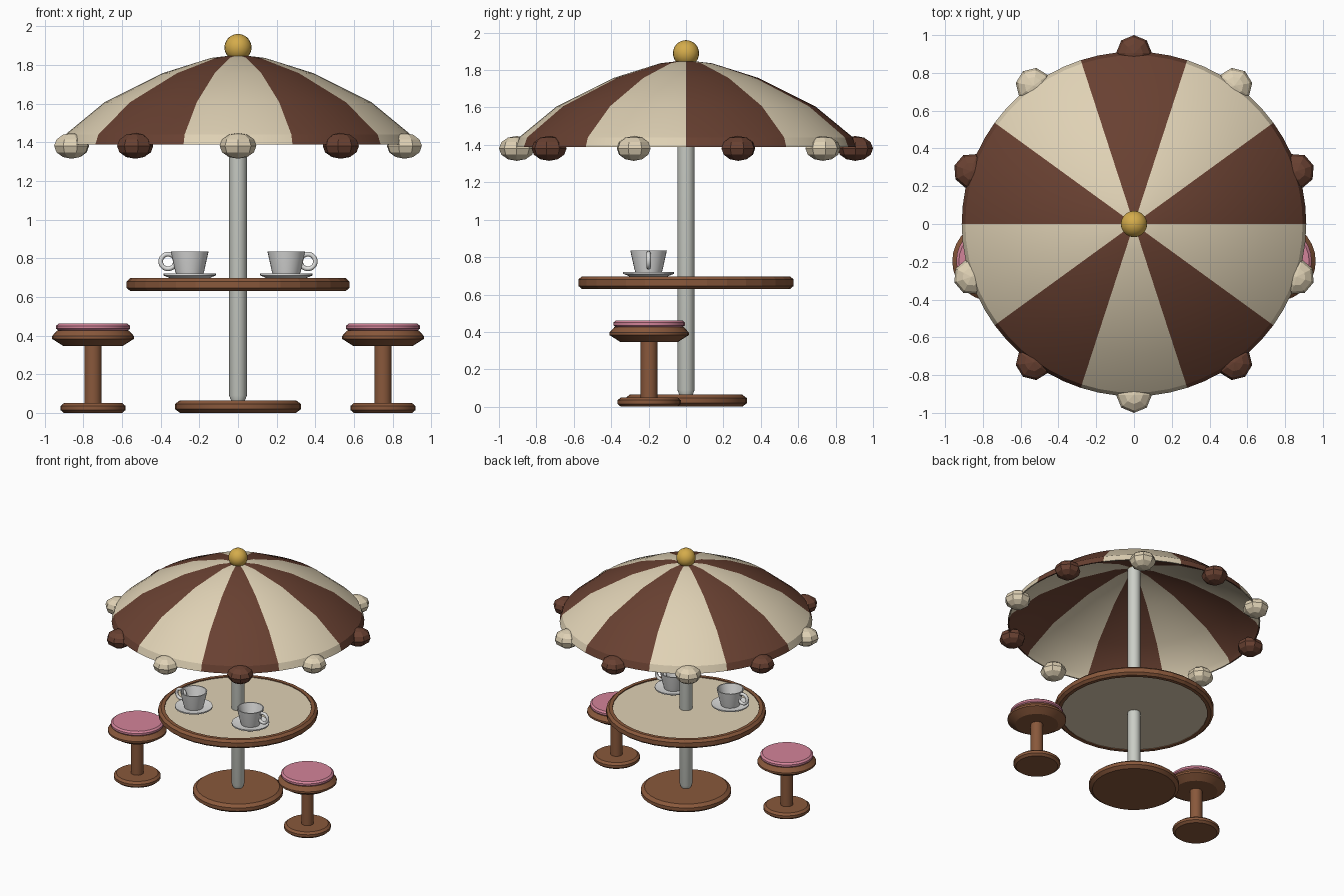
import bpy, bmesh, math
from mathutils import Matrix

cube = bpy.data.objects.get("Cube")
if cube:
    bpy.data.objects.remove(cube, do_unlink=True)


def material(name, r, g, b):
    m = bpy.data.materials.new(name)
    m.use_nodes = True
    m.diffuse_color = (r, g, b, 1)
    node = next(n for n in m.node_tree.nodes if n.type == "BSDF_PRINCIPLED")
    node.inputs["Base Color"].default_value = (r, g, b, 1)
    node.inputs["Roughness"].default_value = 0.7
    return m


CREAM = material("cream", 0.74, 0.64, 0.46)
BROWN = material("dark brown", 0.14, 0.052, 0.031)
WOOD = material("wood", 0.25, 0.098, 0.044)
PINK = material("pink cushion", 0.65, 0.23, 0.32)
GOLD = material("gold", 0.66, 0.41, 0.07)
METAL = material("pale grey metal", 0.60, 0.62, 0.57)
CHINA = material("white china", 0.74, 0.74, 0.73)


def finish(name, bm, mats, loc=(0, 0, 0), smooth=30):
    """Turn a bmesh into an object, smoothing edges below the given angle."""
    bmesh.ops.recalc_face_normals(bm, faces=bm.faces)
    me = bpy.data.meshes.new(name)
    bm.to_mesh(me)
    bm.free()
    for m in mats:
        me.materials.append(m)
    if smooth:
        for p in me.polygons:
            p.use_smooth = True
        me.set_sharp_from_angle(angle=math.radians(smooth))
    ob = bpy.data.objects.new(name, me)
    ob.location = loc
    bpy.context.collection.objects.link(ob)
    return ob


def lathe(profile, segs, closed=False):
    """Revolve (radius, height) points around z."""
    bm = bmesh.new()
    rings = []
    for r, z in profile:
        if r == 0:
            rings.append([bm.verts.new((0, 0, z))] * segs)
        else:
            rings.append([bm.verts.new((r * math.cos(a), r * math.sin(a), z))
                          for a in (math.tau * i / segs for i in range(segs))])
    pairs = list(zip(rings, rings[1:]))
    if closed:
        pairs.append((rings[-1], rings[0]))
    for lo, hi in pairs:
        for i in range(segs):
            j = (i + 1) % segs
            quad = list(dict.fromkeys((lo[i], lo[j], hi[j], hi[i])))
            if len(quad) > 2:
                bm.faces.new(quad)
    return bm


def turned(name, mat, profile, segs=32, loc=(0, 0, 0), smooth=30, closed=False):
    return finish(name, lathe(profile, segs, closed), [mat], loc, smooth)


def disc(r, z0, z1, bevel):
    """Profile of a solid disc with chamfered rims."""
    h = (z1 - z0) * 0.3
    return [(0, z0), (r - bevel, z0), (r, z0 + h), (r, z1 - h), (r - bevel, z1), (0, z1)]


# Pole and its foot
turned("pole_base", WOOD, disc(0.326, 0, 0.065, 0.026))
turned("pole", METAL, [(0, 0.06), (0.034, 0.06), (0.046, 0.09), (0.046, 1.83), (0, 1.83)], 20)

# Table: wooden rim around a cream panel
turned("table_rim", WOOD, [(0.53, 0.63), (0.557, 0.63), (0.576, 0.646), (0.576, 0.68),
                           (0.557, 0.697), (0.53, 0.697)], 32, smooth=0, closed=True)
turned("table_top", CREAM, [(0, 0.636), (0.535, 0.636), (0.535, 0.69), (0, 0.69)])

# Canopy: thin shell with ten alternating panels
outer = [(0, 1.853), (0.14, 1.836), (0.39, 1.757), (0.69, 1.607), (0.893, 1.44), (0.912, 1.388)]
inner = [(r * 0.99, z - 0.012) for r, z in outer[:-1]]
shell = lathe(outer + [(0.902, 1.388)] + inner[::-1], 60)
for f in shell.faces:
    c = f.calc_center_median()
    angle = math.degrees(math.atan2(c.y, c.x)) % 360
    f.material_index = int(angle // 36) % 2
finish("canopy", shell, [BROWN, CREAM])

# Pompoms at the middle of each panel's hem
for k in range(10):
    a = math.radians(18 + 36 * k)
    bm = bmesh.new()
    bmesh.ops.create_uvsphere(bm, u_segments=8, v_segments=6, radius=0.095,
                              matrix=Matrix.Diagonal((1, 1, 0.7, 1)))
    ob = finish(f"pompom_{k + 1}", bm, [(BROWN, CREAM)[k % 2]],
                (0.905 * math.cos(a), 0.905 * math.sin(a), 1.381), smooth=0)
    ob.rotation_euler.z = a

# Finial ball
bm = bmesh.new()
bmesh.ops.create_uvsphere(bm, u_segments=20, v_segments=14, radius=0.07)
finish("finial", bm, [GOLD], (0, 0, 1.89))

# Stools and cups, one set on each side
for side, s in (("left", 1), ("right", -1)):
    at = (0.75 * s, -0.197, 0)
    turned(f"{side}_stool_base", WOOD, disc(0.169, 0, 0.05, 0.018), 28, at)
    turned(f"{side}_stool_post", WOOD, [(0, 0.04), (0.045, 0.04), (0.045, 0.36), (0, 0.36)], 16, at)
    turned(f"{side}_stool_seat", WOOD, [(0, 0.347), (0.155, 0.347), (0.212, 0.383), (0.212, 0.397),
                                        (0.185, 0.427), (0, 0.427)], 28, at)
    turned(f"{side}_stool_cushion", PINK, disc(0.191, 0.424, 0.462, 0.014), 28, at)

    at = (0.25 * s, -0.2, 0)
    turned(f"{side}_saucer", CHINA, [(0, 0.69), (0.085, 0.69), (0.136, 0.711), (0.136, 0.72),
                                     (0.085, 0.71), (0, 0.71)], 28, at)
    turned(f"{side}_cup", CHINA, [(0, 0.71), (0.068, 0.71), (0.076, 0.737), (0.098, 0.836),
                                  (0.09, 0.836), (0.066, 0.735), (0, 0.727)], 28, at)
    # Handle ring, standing upright on the outer side of the cup
    ring = [(0.038 + 0.012 * math.cos(t), 0.012 * math.sin(t))
            for t in (math.tau * i / 8 for i in range(8))]
    handle = turned(f"{side}_cup_handle", CHINA, ring, 20, (0.362 * s, -0.2, 0.783), 60, True)
    handle.rotation_euler.x = math.pi / 2
